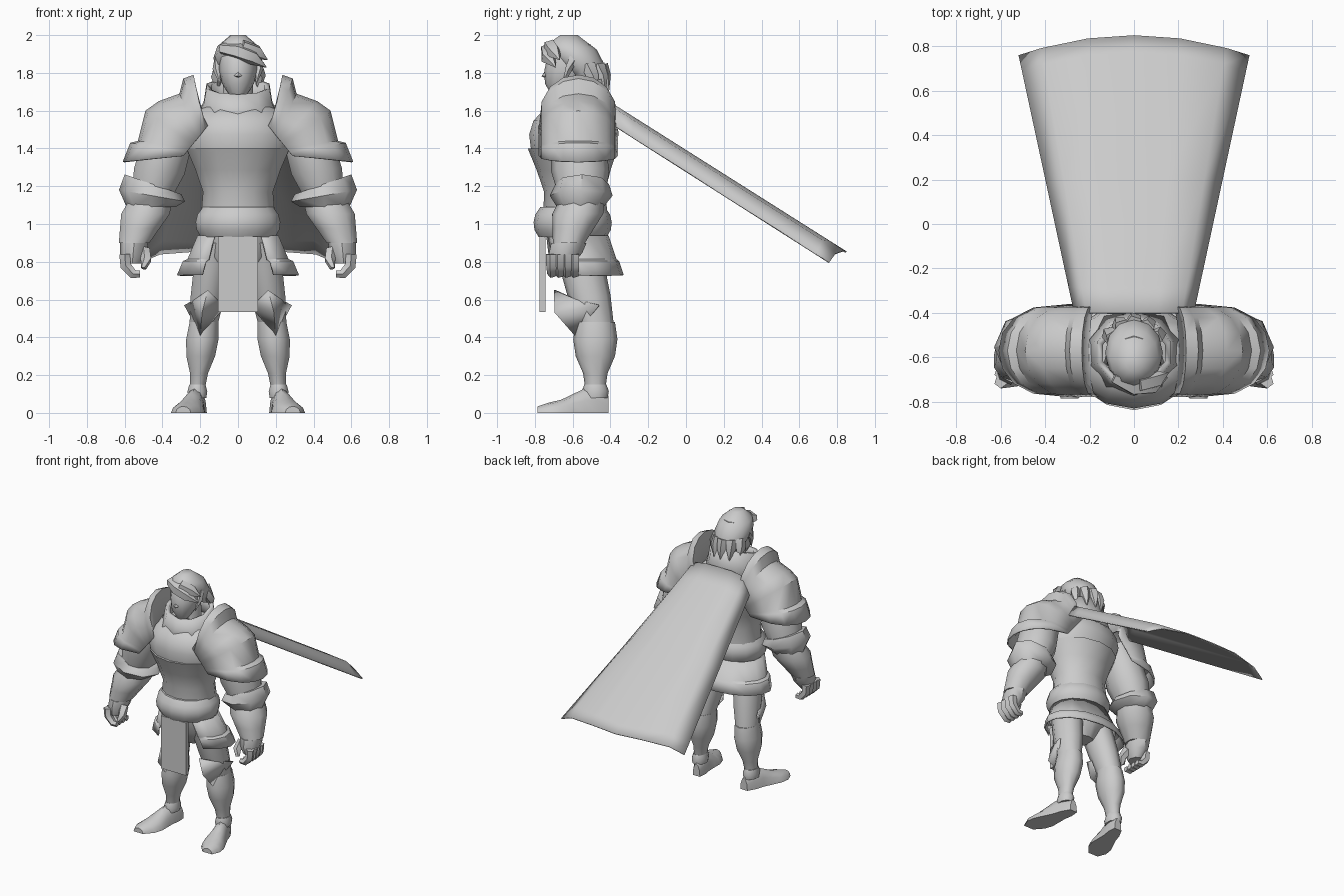
import bpy, bmesh
from math import sin, cos, pi, radians
from mathutils import Vector

cube = bpy.data.objects.get("Cube")
if cube:
    bpy.data.objects.remove(cube, do_unlink=True)

tone = (.6, .6, .6, 1)
grey = bpy.data.materials.new("plain grey")
grey.use_nodes = True
grey.diffuse_color = tone
grey.node_tree.nodes["Principled BSDF"].inputs["Base Color"].default_value = tone


def finish(name, bm, mirror=False, thick=0, angle=48):
    """Turn a bmesh into a shaded object, optionally mirrored and thickened."""
    bmesh.ops.recalc_face_normals(bm, faces=bm.faces)
    mesh = bpy.data.meshes.new(name)
    bm.to_mesh(mesh)
    bm.free()
    mesh.shade_smooth()
    mesh.set_sharp_from_angle(angle=radians(angle))
    mesh.materials.append(grey)
    part = bpy.data.objects.new(name, mesh)
    bpy.context.collection.objects.link(part)
    if thick:
        part.modifiers.new("thickness", "SOLIDIFY").thickness = thick
    if mirror:
        part.modifiers.new("both sides", "MIRROR").use_mirror_merge = False


def skin(name, rows, closed=True, caps=True, **options):
    """Join rows of points with quads."""
    bm = bmesh.new()
    rings = [[bm.verts.new(point) for point in row] for row in rows]
    count = len(rings[0])
    for low, high in zip(rings, rings[1:]):
        for i in range(count if closed else count - 1):
            j = (i + 1) % count
            bm.faces.new((low[i], low[j], high[j], high[i]))
    if closed and caps:
        bm.faces.new(rings[0])
        bm.faces.new(rings[-1])
    finish(name, bm, **options)


def limb(name, start, end, widths, depth=1, lean_x=0, lean_y=0, sides=10, **options):
    """Level ellipses spaced evenly from start to end; the lean fades out along the way."""
    rows = []
    for i, width in enumerate(widths):
        t = i / (len(widths) - 1)
        centre = Vector(start).lerp(Vector(end), t)
        row = []
        for k in range(sides):
            turn = 2 * pi * k / sides
            x, y = width * sin(turn), -width * depth * cos(turn)
            row.append(centre + Vector((x, y, (1 - t) * (lean_x * x + lean_y * y))))
        rows.append(row)
    skin(name, rows, **options)


def tube(name, path, radii, sides=5, **options):
    """Tube along a path, for fingers and locks of hair."""
    path = [Vector(p) for p in path]
    last = len(path) - 1
    rows = []
    for i, (point, radius) in enumerate(zip(path, radii)):
        along = path[min(i + 1, last)] - path[max(i - 1, 0)]
        turn = along.to_track_quat("Z", "Y")
        angles = [2 * pi * k / sides for k in range(sides)]
        rows.append([point + turn @ Vector((radius * cos(a), radius * sin(a), 0)) for a in angles])
    skin(name, rows, **options)


# Shared body positions
spine = -.58
shoulder, elbow, wrist = (.33, spine, 1.58), (.46, -.55, 1.13), (.55, -.62, .9)
hip, knee, ankle = (.12, spine, .9), (.18, -.48, .48), (.215, -.48, .12)

# Breastplate, belt, pelvis and gorget
limb("breastplate", (0, spine, .94), (0, -.6, 1.4), [.19, .2, .19, .23, .28], depth=.85, sides=14)
limb("chest_top", (0, -.6, 1.4), (0, spine, 1.62), [.28, .3, .28, .2], depth=.79, sides=14)
limb("belt", (0, -.6, .93), (0, -.6, 1.09), [.2, .225, .23, .22, .19], depth=.9, sides=14)
limb("pelvis", (0, spine, .95), (0, -.55, .7), [.19, .19, .08], depth=.85)
limb("gorget", (0, spine, 1.73), (0, spine, 1.56), [.175, .19, .23], depth=.9, lean_y=.28,
     caps=False, thick=.03)

# Open skirt with a flared hem band
rows = []
for t in (0, .6, .65, 1):
    band = .02 if t > .6 else 0
    across, deep = .215 + .09 * t + band, .18 + .01 * t + band / 2
    angles = [radians(36 + 24 * i) for i in range(13)]
    rows.append([(across * sin(a), -.59 + .06 * t - deep * cos(a), .94 - .21 * t) for a in angles])
skin("skirt", rows, closed=False, thick=.01, angle=35)

# Hanging front flap
bm = bmesh.new()
bmesh.ops.create_cube(bm, size=1)
bmesh.ops.scale(bm, vec=(.21, .03, .4), verts=bm.verts)
bmesh.ops.translate(bm, vec=(0, -.76, .735), verts=bm.verts)
finish("front_flap", bm)

# Shoulder plate: arches from front to back, from the standing rim out to the lower lame
crest = [(.2, 1.6), (.235, 1.79), (.29, 1.77), (.31, 1.69), (.42, 1.65),
         (.49, 1.6), (.53, 1.44), (.57, 1.43), (.61, 1.33)]
rows = []
for i, (x, z) in enumerate(crest):
    t = i / (len(crest) - 1)
    foot = Vector((.16 + .13 * t, 0, 1.52 - .16 * t))
    row = []
    for k in range(9):
        turn = pi * k / 8
        point = foot.lerp(Vector((x, 0, z)), abs(sin(turn)) ** .7)
        point.y = -.57 - .21 * cos(turn)
        row.append(point)
    rows.append(row)
skin("shoulder_plate", rows, closed=False, mirror=True, thick=.01, angle=35)

# Arms
limb("upper_arm", shoulder, elbow, [.1, .13, .14, .11], depth=1.1, lean_x=.4, mirror=True)
limb("elbow_cuff", (.45, -.55, 1.21), (.46, -.56, 1.09), [.15, .175, .13], depth=.95,
     lean_x=.35, sides=8, mirror=True)
limb("forearm", elbow, wrist, [.12, .135, .11, .085], mirror=True)
limb("palm", wrist, (.56, -.655, .79), [.075, .07, .045], depth=1.25, sides=8, mirror=True)
for k in range(4):
    y = -.71 + .04 * k
    tube(f"finger_{k + 1}", [(.6, y, .84), (.595, y, .78), (.555, y, .735), (.52, y, .735)],
         [.03, .03, .025, .02], mirror=True)
tube("thumb", [(.5, -.66, .86), (.485, -.7, .81), (.5, -.72, .765)], [.035, .03, .015], mirror=True)

# Legs
limb("thigh", hip, knee, [.1, .1, .095, .08], depth=1.2, mirror=True)
limb("shin", knee, ankle, [.08, .09, .08, .05, .04], depth=1.3, mirror=True)
limb("ankle_cuff", (.215, -.48, .15), (.215, -.48, .08), [.045, .055, .05], depth=1.3, mirror=True)

# Swept knee plate, a fan around its raised middle
bm = bmesh.new()
middle = bm.verts.new((.19, -.695, .53))
rim = [bm.verts.new(p) for p in [(.16, -.7, .65), (.23, spine, .6), (.285, -.46, .57),
                                 (.2, -.59, .41), (.07, -.55, .56)]]
for a, b in zip(rim, rim[1:] + rim[:1]):
    bm.faces.new((middle, a, b))
finish("knee_plate", bm, mirror=True, thick=.01, angle=30)

# Boots: half-ellipse sections from heel to toe, turned outwards
rows = []
outline = zip([.03, .05, .055, .07, .085, .08, .04], [.09, .13, .13, .1, .07, .055, .035])
for i, (width, height) in enumerate(outline):
    t = i / 6
    angles = [pi * k / 6 for k in range(7)]
    rows.append([(.2 + .09 * t + width * cos(a), -.41 - .375 * t, height * sin(a)) for a in angles])
skin("boot", rows, mirror=True)

# Head and nose
limb("neck", (0, spine, 1.58), (0, spine, 1.8), [.09, .08])
limb("head", (0, -.66, 1.675), (0, -.6, 1.95), [.04, .085, .1, .1, .08], depth=1.2, sides=12)
tube("nose", [(0, -.72, 1.85), (0, -.745, 1.785), (0, -.71, 1.765)], [.01, .02, .01], sides=4)

# Hair: cap, swept fringe, side locks and nape locks
limb("hair", (0, -.54, 1.76), (0, -.62, 2), [.09, .12, .13, .11, .04], depth=1.15, lean_y=-.5, sides=12)
tube("swept_fringe", [(-.09, -.69, 1.93), (0, -.73, 1.915), (.08, -.73, 1.88), (.15, -.69, 1.83)],
     [.03, .045, .04, .003])
tube("fringe_lock", [(.02, -.72, 1.94), (.1, -.7, 1.91), (.155, -.67, 1.87)], [.04, .04, .003])
tube("side_lock", [(.1, -.6, 1.88), (.115, -.62, 1.82), (.095, -.65, 1.74)], [.03, .02, .003], mirror=True)
for k in range(-2, 3):
    turn = k * pi / 6
    x, y = .13 * sin(turn), -.54 + .13 * cos(turn)
    tube(f"nape_lock_{k + 3}", [(x * .8, y - .04, 1.84), (x, y - .02, 1.78), (x, y, 1.7)], [.04, .035, .003])

# Cape: straight fall with the long edges folded down and a pointed hem
rows = []
for t in (0, .1, .5, .94, 1):
    row = []
    for u in (-1, -.8, -.4, 0, .4, .8, 1):
        fold = .11 * u ** (4 if t == 1 else 8)
        back = .09 * t * u * u
        row.append((u * (.27 + .25 * t), -.4 + 1.25 * t - back, 1.645 - .79 * t + back * .6 - fold))
    rows.append(row)
skin("cape", rows, closed=False, thick=.008, angle=60)
